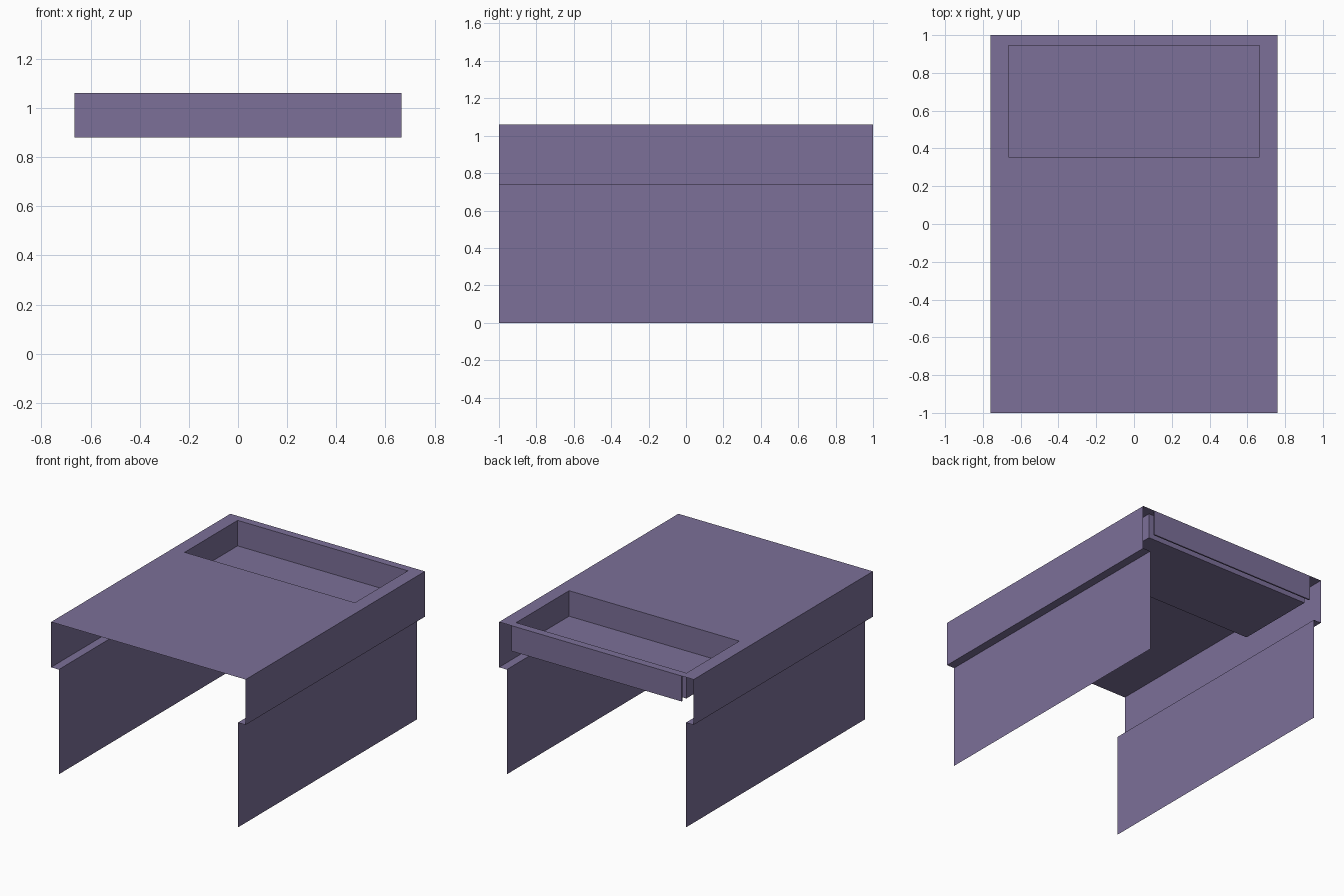
import bpy

if "Cube" in bpy.data.objects:
    bpy.data.objects.remove(bpy.data.objects["Cube"])

# Main dimensions
W, L, H = 0.76, 1.0, 1.06      # half width, half length, table height
PX = 0.665                     # half width of pocket and end plate
PY0, PY1, PZ = 0.355, 0.945, 0.88
PLATE_Y = 0.99
LEG_X, LIP_Z = 0.70, 0.74

purple = bpy.data.materials.new("muted_purple")
purple.diffuse_color = (0.2, 0.16, 0.315, 1)
purple.use_nodes = True
purple.node_tree.nodes["Principled BSDF"].inputs["Base Color"].default_value = purple.diffuse_color


def sheet(name, verts, faces):
    me = bpy.data.meshes.new(name)
    me.from_pydata(verts, [], faces)
    me.materials.append(purple)
    ob = bpy.data.objects.new(name, me)
    bpy.context.collection.objects.link(ob)
    return ob


def box(name, x, y0, y1, z0, z1, open_top=False):
    """Box centred on x; may be left open at the top."""
    v = [(sx * x, y, z) for z in (z0, z1) for sx, y in
         ((-1, y0), (1, y0), (1, y1), (-1, y1))]
    f = [(3, 2, 1, 0)] + [(i, (i + 1) % 4, (i + 1) % 4 + 4, i + 4) for i in range(4)]
    if not open_top:
        f.append((4, 5, 6, 7))
    return sheet(name, v, f)


# Table top: grid of cells without the pocket opening and the plate notch
xs = (-W, -PX, PX, W)
ys = (-L, PY0, PY1, PLATE_Y, L)
verts = [(x, y, H) for y in ys for x in xs]
faces = [(j * 4 + i, j * 4 + i + 1, j * 4 + i + 5, j * 4 + i + 4)
         for j in range(4) for i in range(3) if (i, j) not in ((1, 1), (1, 3))]
sheet("table_top", verts, faces)

# Side panels: skirt, inward lip and leg wall as one folded profile
profile = [(W, H), (W, LIP_Z), (LEG_X, LIP_Z), (LEG_X, 0)]
for side, s in (("left", -1), ("right", 1)):
    verts = [(s * x, y, z) for x, z in profile for y in (-L, L)]
    faces = [(2 * i, 2 * i + 2, 2 * i + 3, 2 * i + 1)[::s] for i in range(3)]
    faces = [f[::-1] for f in faces]
    # outward winding
    faces = [f[::-1] for f in faces]
    sheet(side + "_side_panel", verts, faces)

# Recessed tray and thin plate across the back end
box("tray_pocket", PX, PY0, PY1, PZ, H, open_top=True)
box("back_plate", PX, PLATE_Y, L, PZ, H)
